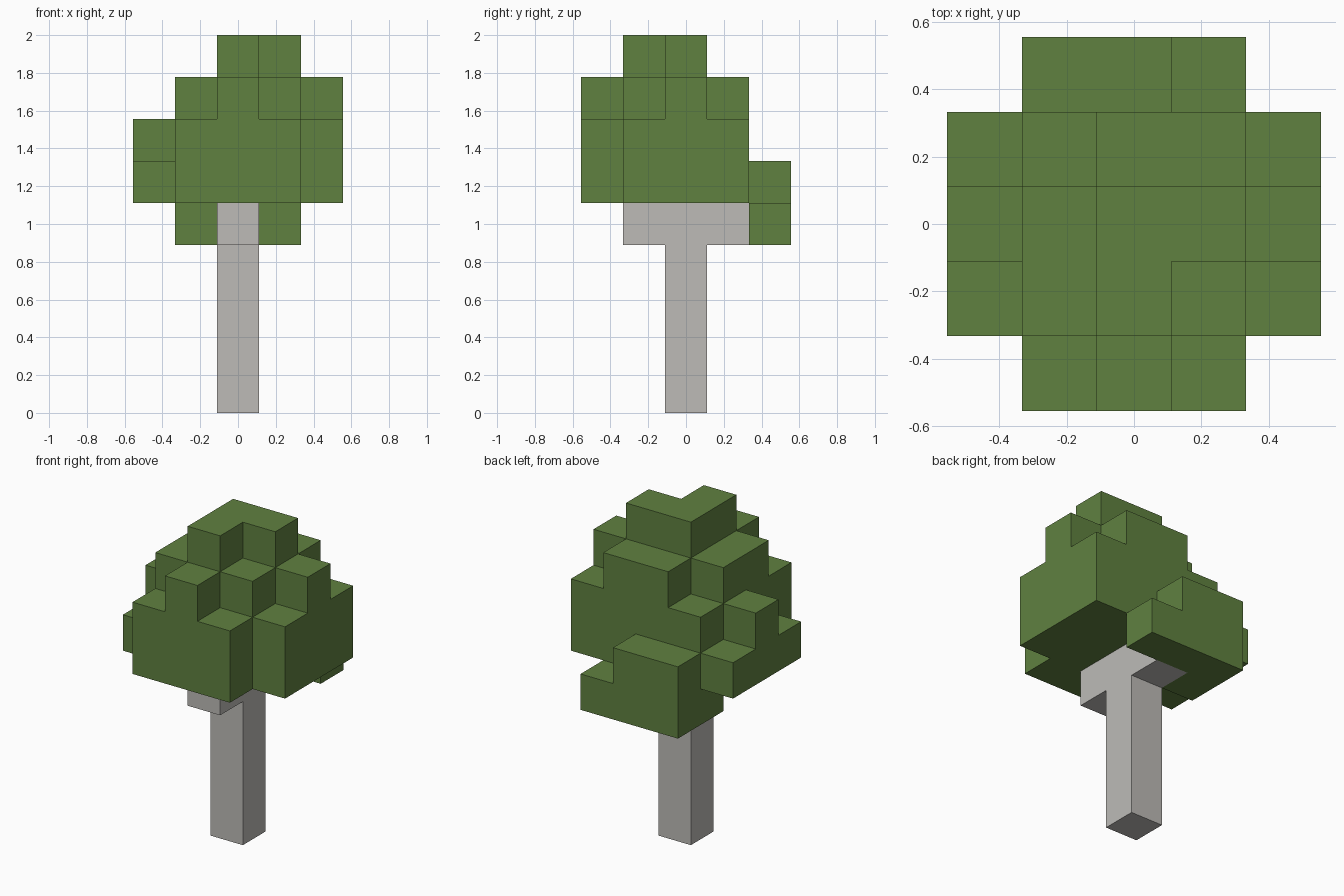
import bpy, bmesh
from mathutils import Vector

cube = bpy.data.objects.get("Cube")
if cube:
    bpy.data.objects.remove(cube, do_unlink=True)

S = 2 / 9  # edge of one block


def material(name, rgb):
    mat = bpy.data.materials.new(name)
    mat.use_nodes = True
    mat.diffuse_color = (*rgb, 1)
    bsdf = mat.node_tree.nodes["Principled BSDF"]
    bsdf.inputs["Base Color"].default_value = (*rgb, 1)
    bsdf.inputs["Roughness"].default_value = 0.9
    return mat


def blocks(name, cells, mat):
    """Outer skin of a set of unit blocks, merged into large flat faces."""
    bm = bmesh.new()
    for cell in cells:
        centre = Vector(cell) + Vector((0, 0, 0.5))
        for axis in range(3):
            for sign in (-1, 1):
                n = Vector((0, 0, 0))
                n[axis] = sign
                if tuple(int(c + d) for c, d in zip(cell, n)) in cells:
                    continue
                u = Vector((0, 0, 0))
                u[(axis + 1) % 3] = 0.5
                v = n.cross(u)
                mid = centre + n / 2
                corners = (mid - u - v, mid + u - v, mid + u + v, mid - u + v)
                bm.faces.new([bm.verts.new(p * S) for p in corners])
    bmesh.ops.remove_doubles(bm, verts=bm.verts, dist=0.001)
    bmesh.ops.dissolve_limit(bm, angle_limit=0.01, verts=bm.verts, edges=bm.edges)
    mesh = bpy.data.meshes.new(name)
    bm.to_mesh(mesh)
    bm.free()
    mesh.materials.append(mat)
    bpy.context.collection.objects.link(bpy.data.objects.new(name, mesh))


leaf_green = material("leaf green", (0.117, 0.220, 0.051))
bark_grey = material("bark grey", (0.509, 0.497, 0.474))

# Trunk with a cross branch at its top
trunk = {(0, 0, z) for z in range(5)} | {(0, y, 4) for y in (-1, 0, 1)}
blocks("trunk", trunk, bark_grey)

# Crown: top height of each column, rows from front to back
TOPS = (
    (0, 7, 8, 7, 0),
    (6, 8, 9, 8, 7),
    (7, 8, 9, 9, 8),
    (6, 7, 8, 8, 7),
    (0, 6, 6, 5, 0),
)
crown = set()
for y, row in enumerate(TOPS, -2):
    for x, top in enumerate(row, -2):
        # Foliage hangs one block lower at the back
        low = 4 if y == 2 or (x, y) == (-1, 1) else 5
        crown |= {(x, y, z) for z in range(low, top)}
blocks("crown", crown, leaf_green)
